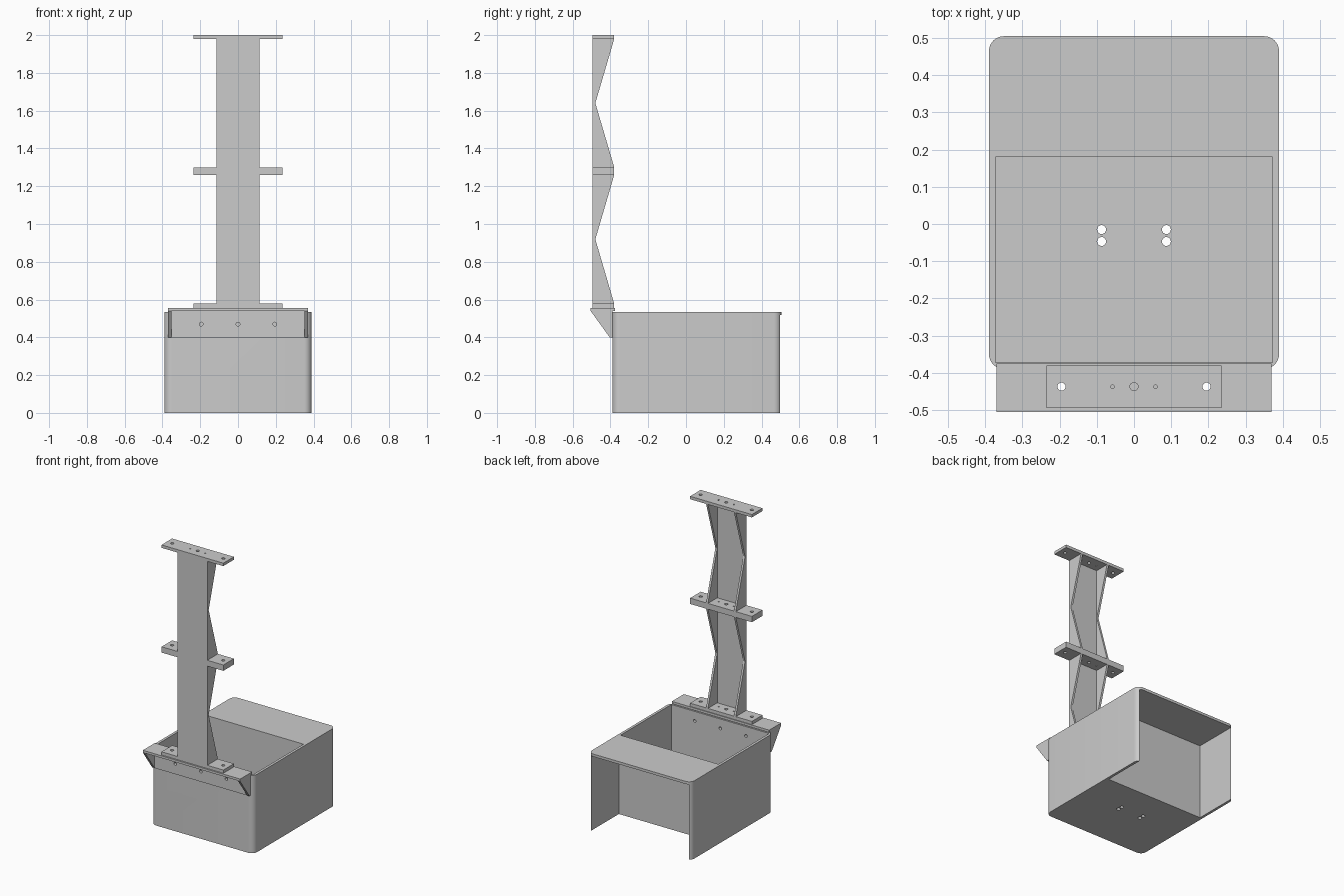
import bpy, bmesh, math
from mathutils import Matrix

if "Cube" in bpy.data.objects:
    bpy.data.objects.remove(bpy.data.objects["Cube"])


def finish(bm, name):
    bmesh.ops.recalc_face_normals(bm, faces=bm.faces)
    mesh = bpy.data.meshes.new(name)
    bm.to_mesh(mesh)
    bm.free()
    ob = bpy.data.objects.new(name, mesh)
    bpy.context.collection.objects.link(ob)
    return ob


def prism(name, outline, direction):
    """Closed 3D outline extruded along a direction."""
    bm = bmesh.new()
    face = bm.faces.new([bm.verts.new(p) for p in outline])
    ext = bmesh.ops.extrude_face_region(bm, geom=[face])
    bmesh.ops.translate(bm, vec=direction,
                        verts=[g for g in ext["geom"] if isinstance(g, bmesh.types.BMVert)])
    return finish(bm, name)


def box(name, x0, x1, y0, y1, z0, z1):
    return prism(name, [(x0, y0, z0), (x1, y0, z0), (x1, y1, z0), (x0, y1, z0)], (0, 0, z1 - z0))


def rod(x, y, z, r, length, axis="Z"):
    bm = bmesh.new()
    rot = Matrix.Rotation(math.pi / 2, 4, "X") if axis == "Y" else Matrix()
    bmesh.ops.create_cone(bm, cap_ends=True, segments=24, radius1=r, radius2=r, depth=length,
                          matrix=Matrix.Translation((x, y, z)) @ rot)
    return finish(bm, "hole_cutter")


def cut(ob, cutters):
    for c in cutters:
        c.hide_render = True
        m = ob.modifiers.new("cut", "BOOLEAN")
        m.operation, m.solver, m.object = "DIFFERENCE", "EXACT", c
        bpy.context.view_layer.objects.active = ob
        bpy.ops.object.modifier_apply(modifier=m.name)
        bpy.data.objects.remove(c)


# Box body: rounded block, hollowed from the top and from the open back
R, X, Y0, Y1, TOP, T = 0.04, 0.39, -0.39, 0.505, 0.535, 0.018
outline = []
for cx, cy, start in ((X - R, Y1 - R, 0), (R - X, Y1 - R, 90), (R - X, Y0 + R, 180), (X - R, Y0 + R, 270)):
    for i in range(9):
        a = math.radians(start + i * 90 / 8)
        outline.append((cx + R * math.cos(a), cy + R * math.sin(a), 0))
body = prism("box_body", outline, (0, 0, TOP))
inner = X - T
cut(body, [box("tray_cutter", -inner, inner, Y0 + T, 0.18, T, 1),
           box("rear_cutter", -inner, inner, 0.198, 1, -1, TOP - T)])

# Drain holes in the floor and bolt holes in the front wall
bolt_x = (-0.195, 0, 0.195)
cut(body, [rod(sx * 0.087, y, 0, 0.012, 0.1) for sx in (-1, 1) for y in (-0.015, -0.047)]
    + [rod(x, -0.39, 0.47, 0.01, 0.1, "Y") for x in bolt_x])

# Mounting bracket: back plate, top plate and end gussets
back_plate = box("bracket_back_plate", -0.352, 0.352, -0.404, -0.39, 0.40, 0.54)
cut(back_plate, [rod(x, -0.39, 0.47, 0.01, 0.1, "Y") for x in bolt_x])
HY = -0.4375
top_plate = box("bracket_top_plate", -0.37, 0.37, -0.505, -0.375, 0.54, 0.556)
cut(top_plate, [rod(s * 0.195, HY, 0.55, 0.011, 0.1) for s in (-1, 1)])
for side, x in (("left", -0.37), ("right", 0.352)):
    prism(side + "_gusset", [(x, -0.39, 0.40), (x, -0.404, 0.40), (x, -0.505, 0.54), (x, -0.39, 0.54)],
          (T, 0, 0))

# Tower flange plates with bolt holes
levels = (("base", 0.556, 0.578), ("middle", 1.26, 1.30), ("top", 1.98, 2.0))
for label, z0, z1 in levels:
    plate = box(label + "_flange_plate", -0.235, 0.235, -0.495, -0.38, z0, z1)
    cut(plate, [rod(x, HY, z0, r, 0.2) for x, r in
                ((-0.195, 0.011), (0.195, 0.011), (0, 0.011), (-0.058, 0.005), (0.058, 0.005))])

# Column sections between plates: front web and waisted side flanges
W = 0.113
for label, z0, z1 in (("lower", 0.578, 1.26), ("upper", 1.30, 1.98)):
    box(label + "_column_web", -W, W, -0.495, -0.481, z0, z1)
    zm = (z0 + z1) / 2
    for side, x in (("left", -W), ("right", W - 0.014)):
        prism(f"{label}_{side}_column_flange",
              [(x, -0.481, z0), (x, -0.38, z0), (x, -0.480, zm), (x, -0.38, z1), (x, -0.481, z1)],
              (0.014, 0, 0))

# Crisp edges with smooth rounded corners and holes
bpy.ops.object.select_all(action="SELECT")
bpy.ops.object.shade_smooth_by_angle(angle=math.radians(30))
